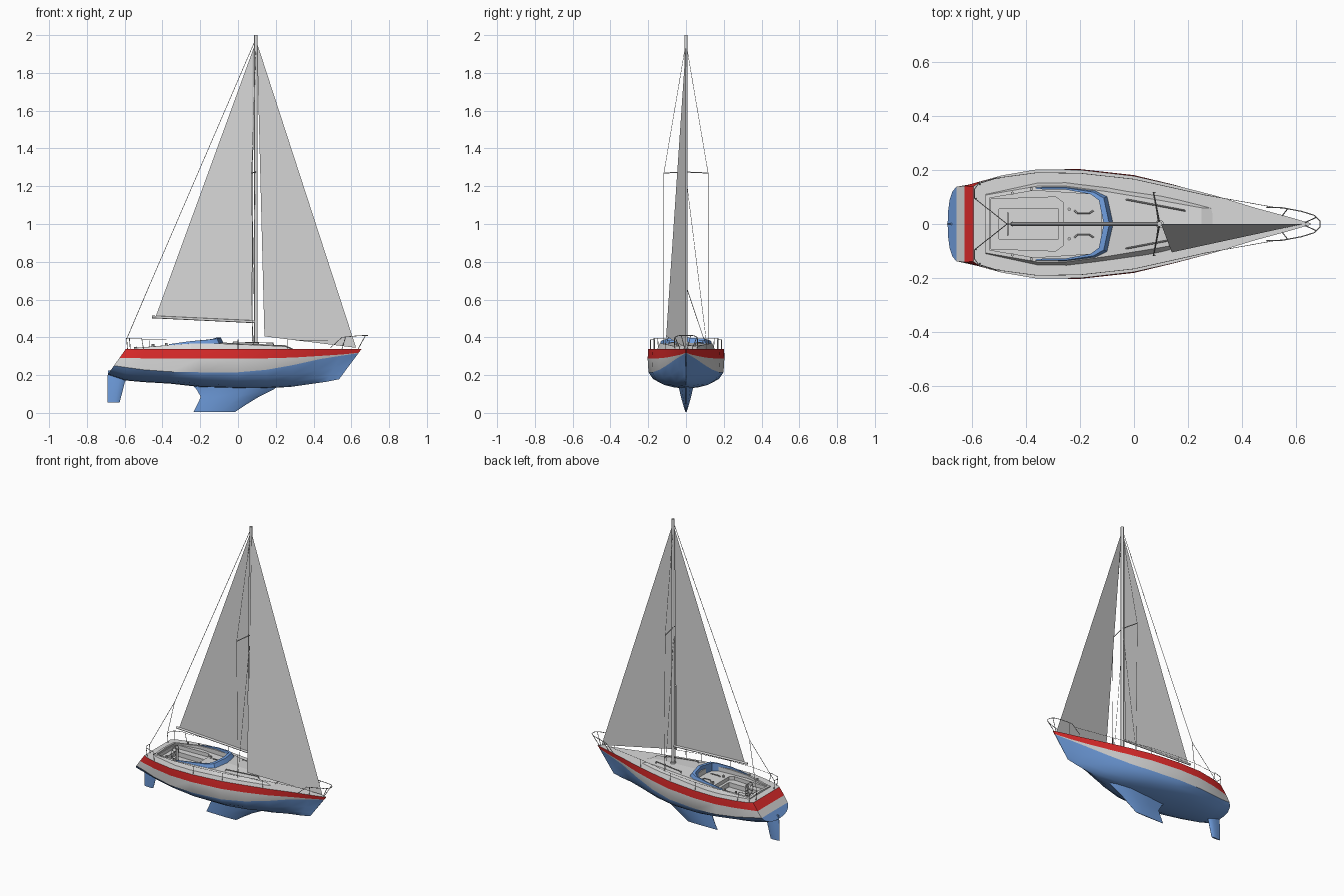
import bpy, bmesh, math

if "Cube" in bpy.data.objects:
    bpy.data.objects.remove(bpy.data.objects["Cube"])


def material(name, rgb):
    m = bpy.data.materials.new(name)
    m.use_nodes = True
    m.diffuse_color = (*rgb, 1)
    m.node_tree.nodes["Principled BSDF"].inputs["Base Color"].default_value = (*rgb, 1)
    return m


WHITE = material("off_white", (0.7, 0.7, 0.7))
RED = material("red_stripe", (0.77, 0.025, 0.025))
BLUE = material("sea_blue", (0.16, 0.34, 0.73))
METAL = material("pale_metal", (0.55, 0.55, 0.55))


def finish(name, bm, mats, smooth=True):
    bmesh.ops.recalc_face_normals(bm, faces=bm.faces)
    mesh = bpy.data.meshes.new(name)
    bm.to_mesh(mesh)
    bm.free()
    obj = bpy.data.objects.new(name, mesh)
    bpy.context.collection.objects.link(obj)
    for m in mats:
        mesh.materials.append(m)
    if smooth:
        select(obj)
        bpy.ops.object.shade_smooth_by_angle(angle=math.radians(32))
    return obj


def select(obj):
    bpy.ops.object.select_all(action="DESELECT")
    obj.select_set(True)
    bpy.context.view_layer.objects.active = obj


def loft(name, sections, mats, rule=lambda row: 0, smooth=True):
    """Skin closed mirrored sections; rule picks a material for each row."""
    bm = bmesh.new()
    rings = [[bm.verts.new(p) for p in s] for s in sections]
    n = len(rings[0])
    for a, b in zip(rings, rings[1:]):
        for j in range(n):
            k = (j + 1) % n
            f = bm.faces.new((a[j], a[k], b[k], b[j]))
            f.material_index = rule(min(j, n - 2 - j))
    for r in (rings[0], rings[-1]):
        for i in range((n - 1) // 2):
            quad = dict.fromkeys((r[i], r[i + 1], r[n - 2 - i], r[n - 1 - i]))
            bm.faces.new(list(quad)).material_index = rule(i)
    return finish(name, bm, mats, smooth)


def tubes(name, paths, radius, mat, sides=1):
    """Round rods along point paths."""
    cu = bpy.data.curves.new(name, "CURVE")
    cu.dimensions = "3D"
    cu.bevel_depth = radius
    cu.bevel_resolution = sides
    cu.use_fill_caps = True
    for path in paths:
        sp = cu.splines.new("POLY")
        sp.points.add(len(path) - 1)
        for pt, co in zip(sp.points, path):
            pt.co = (*co, 1)
    cu.materials.append(mat)
    obj = bpy.data.objects.new(name, cu)
    bpy.context.collection.objects.link(obj)
    select(obj)
    bpy.ops.object.convert(target="MESH")


def mirrored(path):
    return [path, [(x, -y, z) for x, y, z in path]]


def cut(obj, half, z0, z1):
    """Cut a mirrored outline prism out of an object."""
    outline = half + [(x, -y) for x, y in reversed(half)]
    bm = bmesh.new()
    f = bm.faces.new([bm.verts.new((x, y, z0)) for x, y in outline])
    top = bmesh.ops.extrude_face_region(bm, geom=[f])["geom"]
    for v in top:
        if isinstance(v, bmesh.types.BMVert):
            v.co.z = z1
    cutter = finish("cutter", bm, [WHITE], False)
    cutter.hide_render = True
    mod = obj.modifiers.new("cut", "BOOLEAN")
    mod.operation = "DIFFERENCE"
    mod.solver = "EXACT"
    mod.object = cutter
    select(obj)
    bpy.ops.object.modifier_apply(modifier=mod.name)
    bpy.data.objects.remove(cutter)


# Hull: deck x, keel x, half width, red line, blue line, keel height, sharpness
DECK = 0.337
STATIONS = [
    (-.595, -.69, .142, .29, .25, .203, .1), (-.57, -.6, .159, .29, .24, .172, .3),
    (-.49, -.5, .183, .289, .228, .163, .3), (-.36, -.36, .206, .288, .218, .155, .25),
    (-.2, -.2, .205, .287, .215, .137, .12), (0, 0, .182, .287, .215, .13, .08),
    (.15, .15, .147, .289, .228, .13, .18), (.3, .28, .107, .293, .253, .138, .4),
    (.45, .4, .06, .302, .285, .155, .7), (.56, .47, .03, .309, .302, .165, .9),
    (.653, .535, .003, .318, .316, .178, 1)]
ROUND = (.975, 1, .985, .9, .68, .36, 0)
SHARP = (1, .92, .85, .5, .22, .06, 0)


def hull_section(xs, xk, w, zr, zb, zk, v):
    heights = [DECK, zr, zb] + [zk + (zb - zk) * t for t in (.55, .22, .05, 0)]
    side = []
    for z, a, b in zip(heights, ROUND, SHARP):
        t = (z - zk) / (DECK - zk)
        side.append((xk + (xs - xk) * t, w * (a + (b - a) * v), z))
    return side + [(x, -y, z) for x, y, z in reversed(side[:-1])]


hull = loft("hull", [hull_section(*s) for s in STATIONS], [WHITE, RED, BLUE],
            lambda row: 0 if row < 0 else (1, 0, 2)[min(row, 2)])

# Cabin trunk and cockpit coaming: x, base half width, top half width, height
trunk = loft("cabin_trunk", [
    [(x, b, .325), (x, t, h - .003), (x, 0, h + .003), (x, -t, h - .003), (x, -b, .325)]
    for x, b, t, h in [(-.55, .115, .107, .346), (-.36, .157, .14, .362),
                       (-.25, .158, .14, .37), (-.1, .14, .12, .37),
                       (.1, .112, .087, .362), (.25, .074, .06, .355),
                       (.29, .066, .058, .338)]], [WHITE], smooth=False)
cut(trunk, [(-.535, .096), (-.37, .124), (-.155, .11), (-.12, .09)], .339, .5)

# Sunken seats and foot well
for part in (hull, trunk):
    cut(part, [(-.53, .092), (-.29, .1), (-.262, .08)], .315, .5)
    cut(part, [(-.5, .055), (-.28, .055)], .285, .5)

# Wraparound windscreen: outer x, outer y, inner x, inner y, height
half = [(-.37, .142, -.36, .129, .364), (-.25, .143, -.25, .127, .38),
        (-.135, .13, -.16, .11, .388), (-.085, .108, -.13, .088, .393)]
around = half + [(-.06, 0, -.112, 0, .399)] + [
    (a, -b, c, -d, h) for a, b, c, d, h in reversed(half)]
loft("windscreen", [
    [(a, b, .338), (a * .4 + c * .6, b * .4 + d * .6, h), (c, d, h), (c, d, .338)]
    for a, b, c, d, h in around], [BLUE])


# Keel fin and rudder: height, aft x, fore x, half thickness
def fin(name, levels):
    sections = []
    for z, aft, fore, t in levels:
        side = [(aft + (fore - aft) * u, t * k, z)
                for u, k in ((0, .08), (.3, .6), (.65, 1), (.9, .6), (1, .08))]
        sections.append(side + [(x, -y, z) for x, y, z in reversed(side)])
    loft(name, sections, [BLUE])


fin("keel_fin", [(.165, -.26, .24, .046), (.125, -.22, .19, .036), (.085, -.197, .11, .027),
                 (.045, -.215, .045, .016), (.005, -.235, -.015, .003)])
fin("rudder", [(.225, -.688, -.57, .012), (.16, -.692, -.6, .012),
               (.1, -.692, -.615, .01), (.055, -.692, -.627, .006)])


# Sails
def sail(name, corners):
    bm = bmesh.new()
    bm.faces.new([bm.verts.new(c) for c in corners])
    finish(name, bm, [WHITE], False)


sail("mainsail", [(.086, 0, 1.94), (-.435, 0, .512), (.072, 0, .485)])
sail("headsail", [(.1, 0, 1.96), (.14, -.105, .405), (.625, 0, .345)])

# Spars
tubes("mast", [[(.095, 0, .35), (.095, 0, 2)]], .0095, WHITE, 3)
tubes("mast_foot", [[(.095, 0, .35), (.095, 0, .375)]], .016, WHITE, 3)
tubes("boom", [[(-.455, 0, .508), (.09, 0, .482)]], .007, WHITE, 2)
tubes("spreaders", mirrored([(.095, 0, 1.275), (.072, .117, 1.27)]), .003, WHITE)

# Standing rigging
tubes("shrouds", mirrored([(.095, 0, 1.96), (.072, .117, 1.27), (.08, .117, .36)])
      + mirrored([(.09, 0, 1.25), (.075, .11, .36)]), .0012, METAL)
split = (-.47, 0, .672)
tubes("backstay", [[(.09, 0, 1.97), split]] + mirrored([split, (-.59, .095, .39)]), .0016, METAL)
tubes("halyard", [[(.078, 0, 1.9), (.078, 0, .38)]], .0015, METAL)

# Bow and stern rails
bow = [(.49, .062, .345), (.55, .06, .4), (.62, .047, .407), (.668, .032, .41), (.688, .012, .41)]
bow_loop = bow + [(x, -y, z) for x, y, z in reversed(bow)]
tubes("bow_rail", [bow_loop] + mirrored([(.57, .058, .403), (.55, .032, DECK)])
      + mirrored([(.675, .025, .41), (.635, .006, DECK)]), .002, METAL)
tubes("stern_rail", mirrored([(-.5, .17, DECK), (-.51, .17, .395), (-.575, .15, .395),
                              (-.59, .13, .395), (-.59, .095, .395), (-.585, .095, DECK)])
      + mirrored([(-.575, .15, .395), (-.57, .146, DECK)]), .002, METAL)

# Lifelines and stanchions
posts = [(-.2, .188), (0, .166), (.26, .108)]
tubes("stanchions", [p for x, y in posts
                     for p in mirrored([(x, y, .33), (x, y, .388)])], .0018, METAL)
tubes("lifelines", mirrored([(-.51, .17, .388), (-.36, .19, .386)]
                            + [(x, y, .386) for x, y in posts]
                            + [(.53, .06, .383)]), .0011, METAL)

# Cabin and cockpit fittings
tubes("grab_rails", mirrored([(-.03, .09, .36), (-.025, .09, .375), (.185, .05, .37),
                              (.19, .048, .35)]), .003, METAL)
tubes("cockpit_handles", mirrored([(-.22, .05, .34), (-.21, .04, .348), (-.165, .04, .348),
                                   (-.15, .05, .34)]), .003, METAL)
tubes("winches", [p for x, y, z in ((-.45, .114, .35), (-.38, .13, .355), (-.24, .055, .338))
                  for p in mirrored([(x, y, z), (x, y, z + .015)])], .006, METAL, 2)

# Steering wheel
angles = [math.tau * i / 20 for i in range(21)]
rim = [(-.467, .042 * math.cos(a), .34 + .042 * math.sin(a)) for a in angles]
hub = (-.467, 0, .34)
tubes("steering_wheel", [rim] + [[hub, rim[i]] for i in range(0, 20, 4)], .002, METAL)
tubes("wheel_pedestal", [[(-.45, 0, .285), (-.45, 0, .365)]], .009, METAL, 2)
